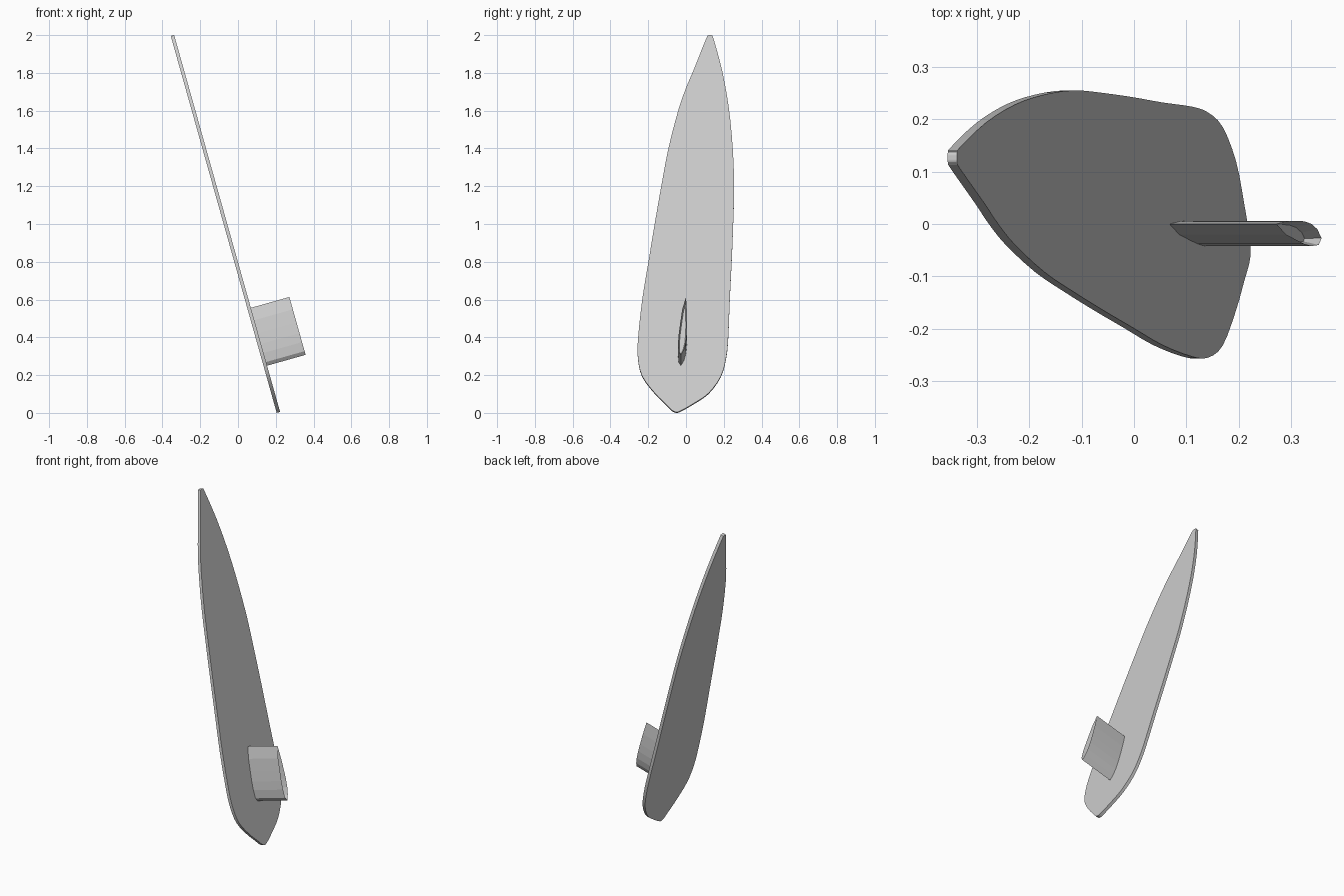
import bpy, bmesh, math
from mathutils import Vector

if "Cube" in bpy.data.objects:
    bpy.data.objects.remove(bpy.data.objects["Cube"])

TILT = math.radians(-15.7)
BASE = Vector((0.205, 0, 0))
THICK = 0.0185


def smooth_loop(pts, steps=3):
    """Closed Catmull-Rom curve through the points."""
    pts = [Vector(p) for p in pts]
    n, out = len(pts), []
    for i in range(n):
        a, b, c, d = (pts[(i + k) % n] for k in (-1, 0, 1, 2))
        for s in range(steps):
            t = s / steps
            out.append(0.5 * (2 * b + (c - a) * t + (2 * a - 5 * b + 4 * c - d) * t * t
                              + (3 * b - a - 3 * c + d) * t ** 3))
    return out


def prism(name, outline, x0, x1, rim=0, recess=0):
    """Extrude a (y, z) outline along local x, optionally hollowing the far end."""
    bm = bmesh.new()
    base = bm.faces.new([bm.verts.new((x0, y, z)) for y, z in outline])
    ext = bmesh.ops.extrude_face_region(bm, geom=[base], use_keep_orig=True)["geom"]
    verts = [g for g in ext if isinstance(g, bmesh.types.BMVert)]
    cap = [g for g in ext if isinstance(g, bmesh.types.BMFace)][0]
    bmesh.ops.translate(bm, verts=verts, vec=(x1 - x0, 0, 0))
    bmesh.ops.recalc_face_normals(bm, faces=bm.faces[:])
    if recess:
        bmesh.ops.inset_region(bm, faces=[cap], thickness=rim, use_even_offset=True)
        bmesh.ops.translate(bm, verts=cap.verts[:], vec=(-recess, 0, 0))
    mesh = bpy.data.meshes.new(name)
    bm.to_mesh(mesh)
    bm.free()
    ob = bpy.data.objects.new(name, mesh)
    bpy.context.collection.objects.link(ob)
    ob.rotation_euler = (0, TILT, 0)
    ob.location = BASE
    return ob


# Board: outline as seen from the right, stretched to its true leaning length
outline = [(-0.05, 0.0), (-0.025, 0.008), (0.04, 0.045), (0.12, 0.10), (0.185, 0.19),
           (0.213, 0.29), (0.224, 0.40), (0.232, 0.60), (0.242, 0.80), (0.25, 1.0),
           (0.255, 1.2), (0.247, 1.4), (0.228, 1.6), (0.193, 1.8), (0.146, 1.975),
           (0.137, 1.993), (0.127, 1.995), (0.117, 1.993), (0.106, 1.975),
           (0.04, 1.81), (0.0, 1.715), (-0.04, 1.6), (-0.092, 1.4), (-0.13, 1.2),
           (-0.165, 1.0), (-0.198, 0.8), (-0.231, 0.6), (-0.253, 0.4), (-0.255, 0.29),
           (-0.232, 0.19), (-0.165, 0.10), (-0.11, 0.045), (-0.075, 0.01)]
outline = [(y, z / math.cos(TILT)) for y, z in smooth_loop(outline)]
board = prism("board", outline, 0, THICK)

# Fin: thin blade section standing off the board, with a hollowed end
section = [(-0.027, 0), (-0.010, 0.03), (0.0, 0.07), (0.005, 0.12), (0.006, 0.17),
           (0.005, 0.24), (0.0, 0.318), (-0.02, 0.25), (-0.03, 0.18),
           (-0.038, 0.12), (-0.042, 0.07), (-0.040, 0.02)]
fin = prism("fin", [(y, z + 0.2545) for y, z in section],
            THICK * 0.5, THICK + 0.212, rim=0.007, recess=0.03)

# Smooth the rounded board edge, keep the faces crisp
bpy.ops.object.select_all(action='DESELECT')
board.select_set(True)
bpy.context.view_layer.objects.active = board
bpy.ops.object.shade_smooth_by_angle(angle=math.radians(30))
